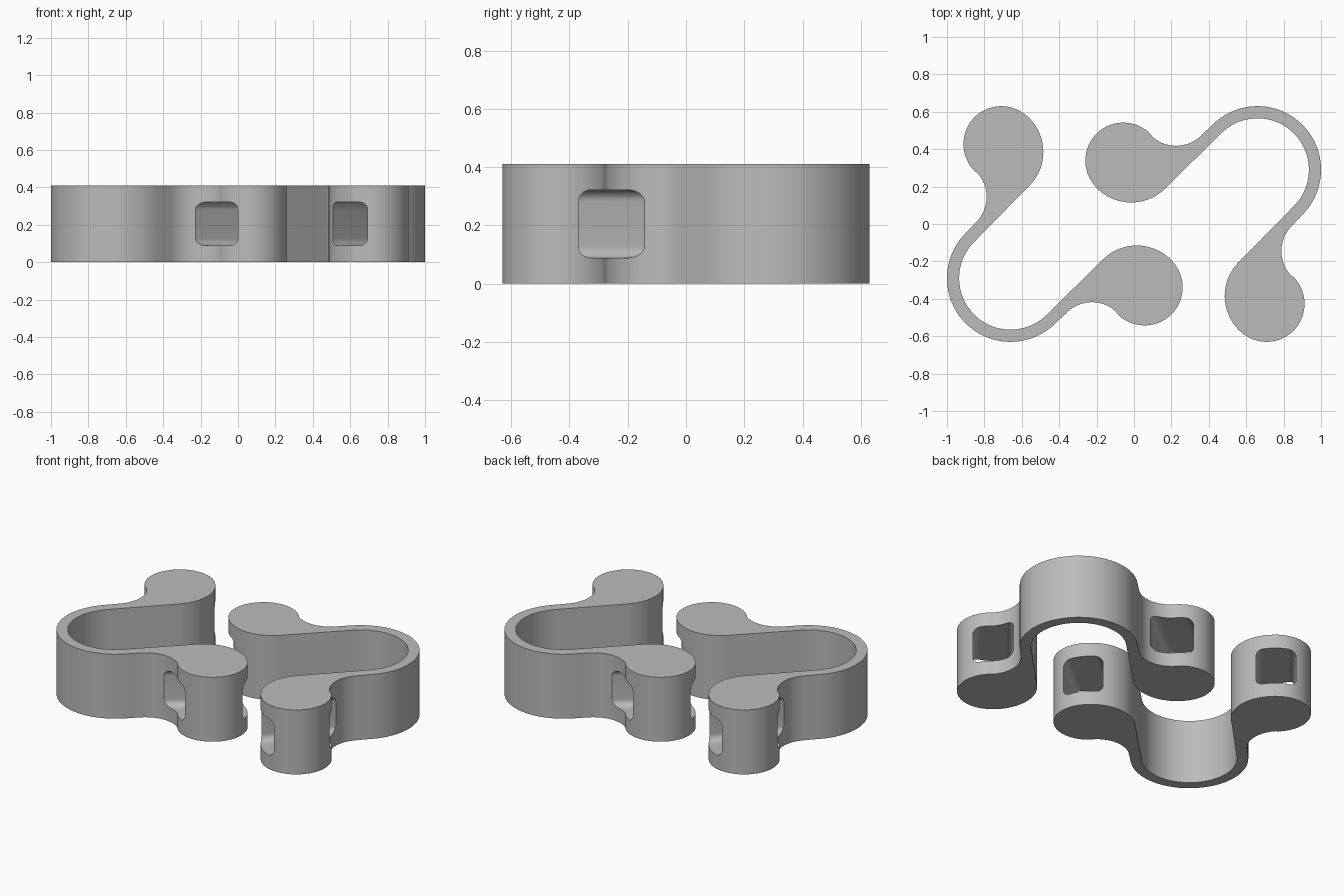
import bpy, bmesh, math
from mathutils import Matrix, Vector

if "Cube" in bpy.data.objects:
    bpy.data.objects.remove(bpy.data.objects["Cube"])

HEIGHT = 0.41
OFFSET = 0.37          # mirror line of a clip: y = x - OFFSET

gray = bpy.data.materials.new("plain gray")
gray.diffuse_color = (0.5, 0.5, 0.5, 1)
gray.use_nodes = True
gray.node_tree.nodes["Principled BSDF"].inputs["Base Color"].default_value = gray.diffuse_color


def arc(center, r, a0, a1, n):
    """Points on an arc, angles in degrees."""
    return [(center[0] + r * math.cos(math.radians(a0 + (a1 - a0) * i / n)),
             center[1] + r * math.sin(math.radians(a0 + (a1 - a0) * i / n)))
            for i in range(n + 1)]


def prism(name, points, depth, matrix=Matrix()):
    """Extrude a flat outline along local z."""
    bm = bmesh.new()
    face = bm.faces.new([bm.verts.new((x, y, 0)) for x, y in points])
    top = bmesh.ops.extrude_face_region(bm, geom=[face])["geom"]
    bmesh.ops.translate(bm, vec=(0, 0, depth),
                        verts=[v for v in top if isinstance(v, bmesh.types.BMVert)])
    bmesh.ops.transform(bm, matrix=matrix, verts=bm.verts)
    bmesh.ops.recalc_face_normals(bm, faces=bm.faces)
    mesh = bpy.data.meshes.new(name)
    bm.to_mesh(mesh)
    bm.free()
    mesh.materials.append(gray)
    obj = bpy.data.objects.new(name, mesh)
    bpy.context.collection.objects.link(obj)
    return obj


def swap(p):
    """Mirror a point across the clip's diagonal axis."""
    return (p[1] + OFFSET, p[0] - OFFSET)


# Half outline: inner bow, rounded end lobe, concave neck, outer bow
ring = (0.66, 0.29)
half = arc(ring, 0.275, 45, 135, 32)
half += arc((-0.015, 0.371), 0.256, -45, -143, 28)
half += arc((-0.057, 0.339), 0.203, -143, -316.3, 44)[1:]
half += arc((0.225, 0.609), 0.191, 223.7, 315, 26)[1:]
half += arc(ring, 0.34, 135, 45, 32)
outline = half + [swap(p) for p in reversed(half[1:-1])]
clip = prism("right_clip", outline, HEIGHT)

# Rounded square tunnels through both lobes
w, r = 0.1165, 0.04
square = []
for k, (sx, sy) in enumerate([(1, 1), (-1, 1), (-1, -1), (1, -1)]):
    square += arc((sx * (w - r), sy * (w - r)), r, 90 * k, 90 * k + 90, 8)

mid = (-0.041, 0.35)
direction = (math.cos(math.radians(39)), math.sin(math.radians(39)))
for center, (dx, dy) in [(mid, direction), (swap(mid), direction[::-1])]:
    along, up = Vector((dx, dy, 0)), Vector((0, 0, 1))
    side = up.cross(along)
    frame = Matrix((side, up, along)).transposed().to_4x4()
    frame.translation = Vector((*center, 0.205)) - along * 0.42
    cutter = prism("tunnel_cutter", square, 0.84, frame)
    cutter.hide_render = True
    mod = clip.modifiers.new("tunnel", "BOOLEAN")
    mod.operation, mod.solver, mod.object = "DIFFERENCE", "EXACT", cutter
    bpy.context.view_layer.objects.active = clip
    bpy.ops.object.modifier_apply(modifier=mod.name)
    bpy.data.objects.remove(cutter)

# Smooth curved walls, keep rims sharp
bpy.ops.object.select_all(action="DESELECT")
clip.select_set(True)
bpy.context.view_layer.objects.active = clip
bpy.ops.object.shade_smooth_by_angle(angle=math.radians(30))

# Second clip, turned half a revolution
other = clip.copy()
other.data = clip.data.copy()
other.name = "left_clip"
other.rotation_euler.z = math.pi
bpy.context.collection.objects.link(other)
